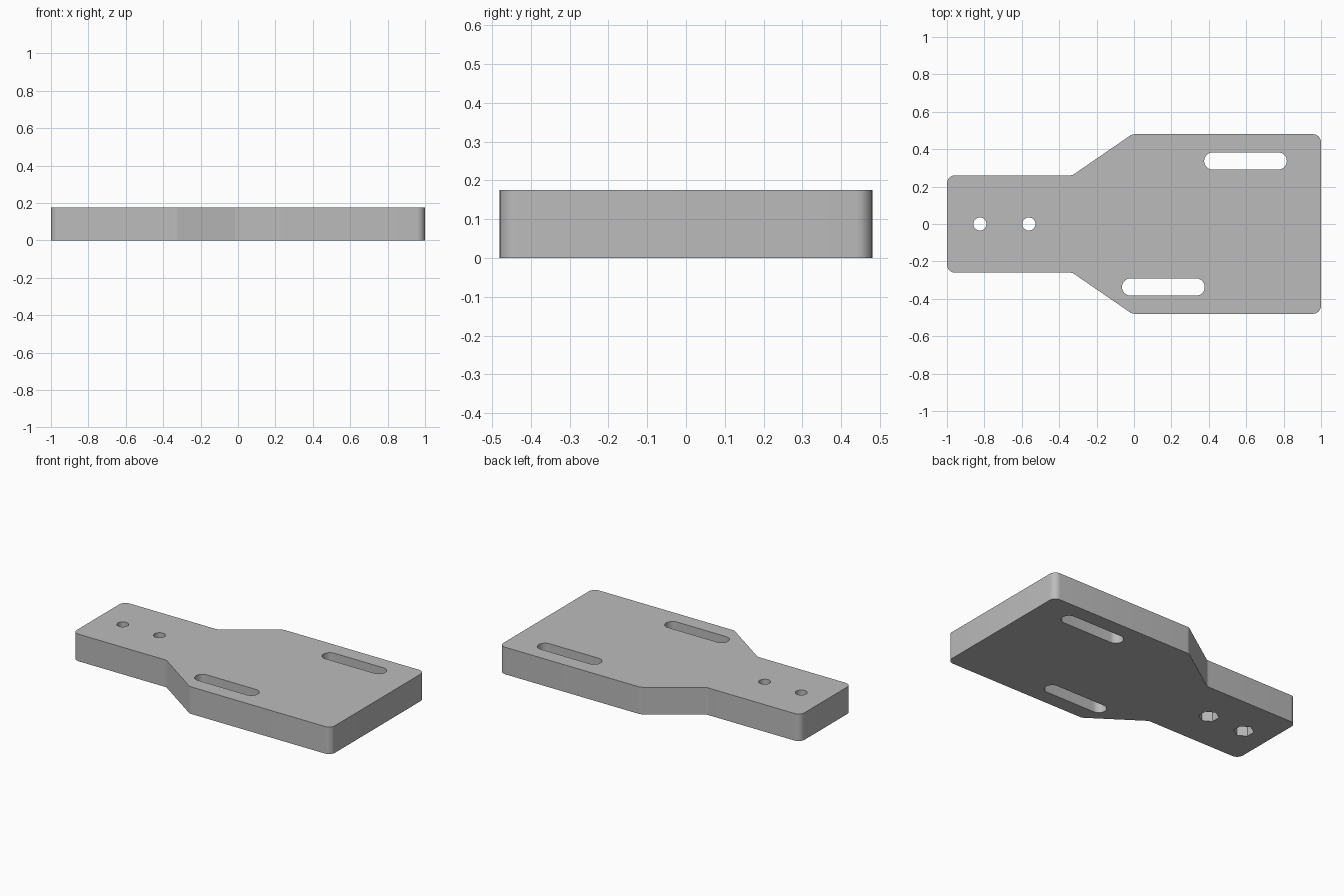
import bpy, bmesh, math
from mathutils import Vector

cube = bpy.data.objects.get("Cube")
if cube:
    bpy.data.objects.remove(cube, do_unlink=True)

THICK = 0.175
FILLET = 0.043

grey = bpy.data.materials.new("plain grey")
grey.use_nodes = True
grey.diffuse_color = (0.5, 0.5, 0.5, 1)
grey.node_tree.nodes["Principled BSDF"].inputs["Base Color"].default_value = grey.diffuse_color


def prism(name, points, z0, z1):
    """Extrude a counter-clockwise outline from z0 to z1."""
    bm = bmesh.new()
    base = bm.faces.new([bm.verts.new((x, y, z0)) for x, y in points])
    up = bmesh.ops.extrude_face_region(bm, geom=[base])["geom"]
    top = [v for v in up if isinstance(v, bmesh.types.BMVert)]
    bmesh.ops.translate(bm, verts=top, vec=(0, 0, z1 - z0))
    bmesh.ops.recalc_face_normals(bm, faces=bm.faces)
    mesh = bpy.data.meshes.new(name)
    bm.to_mesh(mesh)
    bm.free()
    mesh.materials.append(grey)
    obj = bpy.data.objects.new(name, mesh)
    bpy.context.collection.objects.link(obj)
    return obj


def arc(cx, cy, r, start, sweep, n):
    angles = [start + sweep * i / n for i in range(n + 1)]
    return [(cx + r * math.cos(a), cy + r * math.sin(a)) for a in angles]


def rounded(corners, r, n=8):
    """Replace every corner of an outline by a tangent arc."""
    out = []
    for i, c in enumerate(corners):
        p = Vector(c)
        a = (Vector(corners[i - 1]) - p).normalized()
        b = (Vector(corners[(i + 1) % len(corners)]) - p).normalized()
        half = a.angle(b) / 2
        centre = p + (a + b).normalized() * (r / math.sin(half))
        s = p + a * (r / math.tan(half)) - centre
        sweep = math.pi - 2 * half
        if a.x * b.y - a.y * b.x > 0:
            sweep = -sweep
        out += arc(centre.x, centre.y, r, math.atan2(s.y, s.x), sweep, n)
    return out


def slot(cx, cy, half, r):
    return (arc(cx + half - r, cy, r, -math.pi / 2, math.pi, 16)
            + arc(cx - half + r, cy, r, math.pi / 2, math.pi, 16))


def ring(cx, cy, r, n, start=0):
    return arc(cx, cy, r, start, math.tau, n)[:-1]


# Stepped plate outline, mirrored across the long axis
side = [(-1, -0.26), (-0.33, -0.26), (-0.01, -0.48), (1, -0.48)]
outline = side + [(x, -y) for x, y in reversed(side)]
plate = prism("mounting_plate", rounded(outline, FILLET), 0, THICK)

# Cutters: staggered slots, bolt holes and hexagonal nut pockets below
cutters = []
for name, x, y in (("front_slot", 0.157, -0.337), ("back_slot", 0.596, 0.337)):
    cutters.append(prism(name, slot(x, y, 0.221, 0.046), -0.1, THICK + 0.1))
for name, x in (("outer", -0.824), ("inner", -0.562)):
    cutters.append(prism(name + "_bolt_hole", ring(x, 0, 0.035, 32), -0.1, THICK + 0.1))
    cutters.append(prism(name + "_nut_pocket", ring(x, 0, 0.06, 6, math.pi / 6), -0.1, 0.1))

for c in cutters:
    c.hide_render = True
    mod = plate.modifiers.new(c.name, "BOOLEAN")
    mod.operation = "DIFFERENCE"
    mod.solver = "EXACT"
    mod.object = c

# Bake the cuts and drop the cutters
bpy.context.view_layer.update()
cut = bpy.data.meshes.new_from_object(plate.evaluated_get(bpy.context.evaluated_depsgraph_get()))
plate.modifiers.clear()
plate.data = cut
for c in cutters:
    bpy.data.objects.remove(c, do_unlink=True)

bpy.ops.object.select_all(action="DESELECT")
plate.select_set(True)
bpy.context.view_layer.objects.active = plate
bpy.ops.object.shade_smooth_by_angle(angle=math.radians(30))
